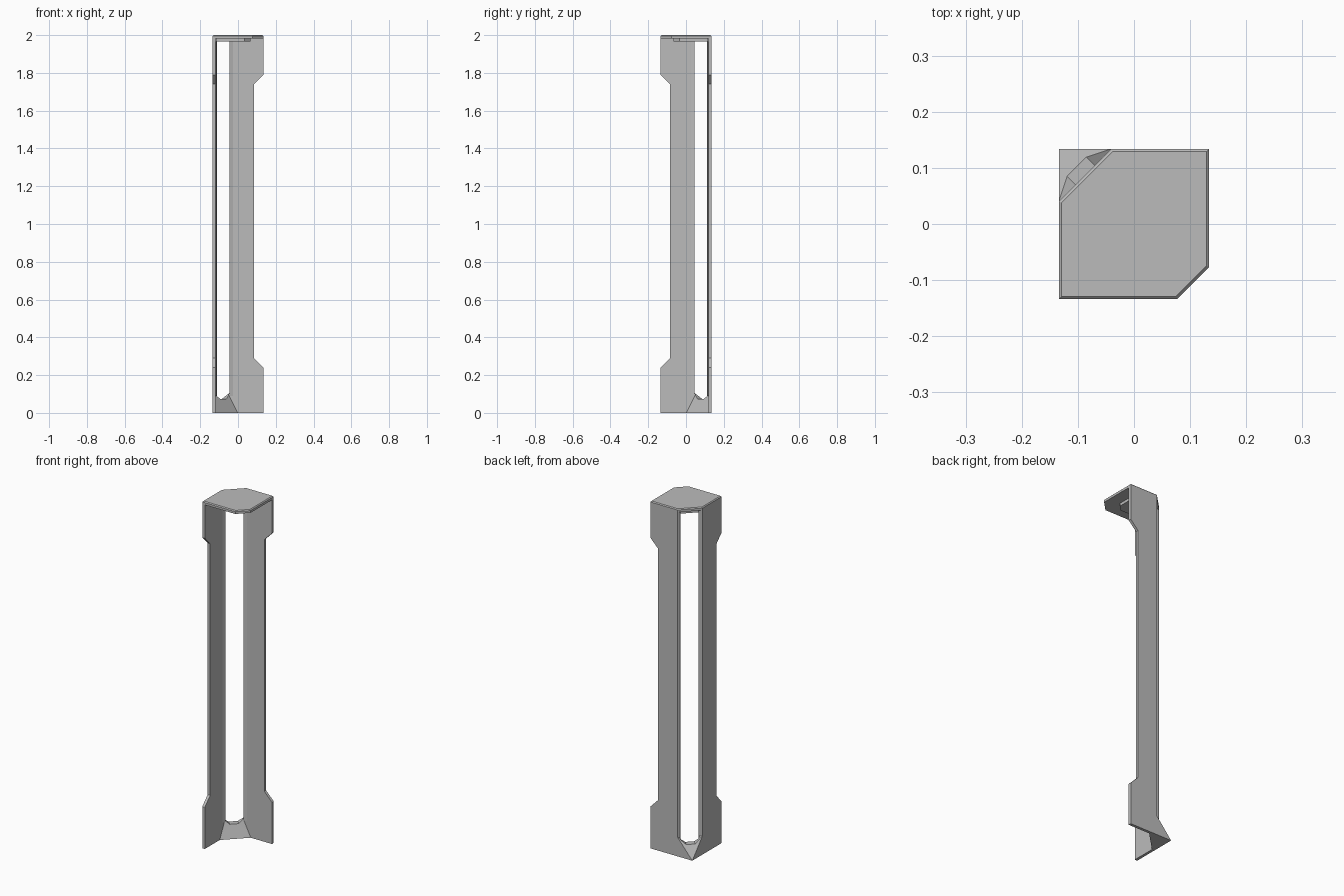
import bpy, bmesh
from math import sqrt
from mathutils import Vector

cube = bpy.data.objects.get("Cube")
if cube:
    bpy.data.objects.remove(cube, do_unlink=True)

H = 0.134        # half width of the footprint
T = 0.016        # panel thickness
CUT = 0.094      # size of the open corner chamfer
CAP_Z = 1.982

grey = bpy.data.materials.new("plain_grey")
grey.use_nodes = True
colour = (0.5, 0.5, 0.5, 1)
grey.diffuse_color = colour
grey.node_tree.nodes["Principled BSDF"].inputs["Base Color"].default_value = colour


def finish(name, bm):
    bmesh.ops.recalc_face_normals(bm, faces=bm.faces)
    mesh = bpy.data.meshes.new(name)
    bm.to_mesh(mesh)
    bm.free()
    mesh.materials.append(grey)
    obj = bpy.data.objects.new(name, mesh)
    bpy.context.collection.objects.link(obj)
    return obj


def prism(name, base, offset, mirrored=False):
    """Extrude a flat outline; mirrored swaps it across the corner diagonal."""
    bm = bmesh.new()
    face = bm.faces.new([bm.verts.new(p) for p in base])
    new = bmesh.ops.extrude_face_region(bm, geom=[face])["geom"]
    verts = [v for v in new if isinstance(v, bmesh.types.BMVert)]
    bmesh.ops.translate(bm, vec=offset, verts=verts)
    if mirrored:
        for v in bm.verts:
            v.co = Vector((-v.co.y, -v.co.x, v.co.z))
    return finish(name, bm)


# Two wall panels with wider ends, and the thickened lip beside the open corner
edge = CUT - H
panel = [(-H, 0), (H, 0), (H, 0.24), (0.085, 0.29), (0.085, 1.74),
         (H, 1.79), (H, CAP_Z), (edge, CAP_Z), (edge, 0.11)]
lip = [(edge + 0.012, H - 0.001), (edge, H - 0.001), (edge - 0.004, 0.127),
       (edge - 0.004, 0.111), (edge + 0.014, H - T - 0.001)]
for side, flip in (("back", False), ("right", True)):
    prism(side + "_panel", [(x, H, z) for x, z in panel], (0, -T, 0), flip)
    prism(side + "_lip", [(x, y, 0.09) for x, y in lip], (0, 0, CAP_Z - 0.09), flip)


# Cap plate with clipped corners and a bevelled top rim
def clipped(lo, hi, big, small, z):
    """Square outline, symmetric about the diagonal, with two clipped corners."""
    return [(lo, -hi, z), (hi - small, -hi, z), (hi, small - hi, z), (hi, -lo, z),
            (lo + big, -lo, z), (lo, -lo - big, z)]


cap = prism("cap", clipped(-H, H, CUT, 0.057, CAP_Z), (0, 0, 2 - CAP_Z))
bm = bmesh.new()
bm.from_mesh(cap.data)
rim = [e for e in bm.edges if all(v.co.z > 1.99 for v in e.verts)]
bmesh.ops.bevel(bm, geom=rim, offset=0.005, segments=1, affect='EDGES')
bm.to_mesh(cap.data)
bm.free()

# Shallow boss under the cap
prism("cap_boss", clipped(-0.117, 0.065, 0.08, 0.03, 1.966), (0, 0, 0.017))


# Corner foot: wedge with a trapezoid notch in its ridge
def diag(u, w, z):
    """u runs inward from the corner along the diagonal, w across it."""
    return Vector((-H + (u + w) / sqrt(2), H - (u - w) / sqrt(2), z))


bm = bmesh.new()
ridge = CUT / sqrt(2)
tip = bm.verts.new(diag(0, 0, 0))
sides = []
for s in (-1, 1):
    sides.append([bm.verts.new(diag(u, s * w, z)) for u, w, z in
                  ((0.105, 0.104, 0), (ridge, ridge, 0.11),
                   (0.045, 0.024, 0.074), (0.079, 0.024, 0.074))])
(heel_a, top_a, out_a, in_a), (heel_b, top_b, out_b, in_b) = sides
for loop in ((tip, top_a, out_a), (tip, out_a, out_b), (tip, out_b, top_b),
             (out_a, in_a, in_b, out_b),
             (top_a, in_a, out_a), (top_b, out_b, in_b),
             (heel_a, in_a, top_a), (heel_a, heel_b, in_b, in_a), (heel_b, top_b, in_b),
             (tip, heel_a, top_a), (tip, top_b, heel_b), (tip, heel_b, heel_a)):
    bm.faces.new(loop)
finish("corner_foot", bm)
